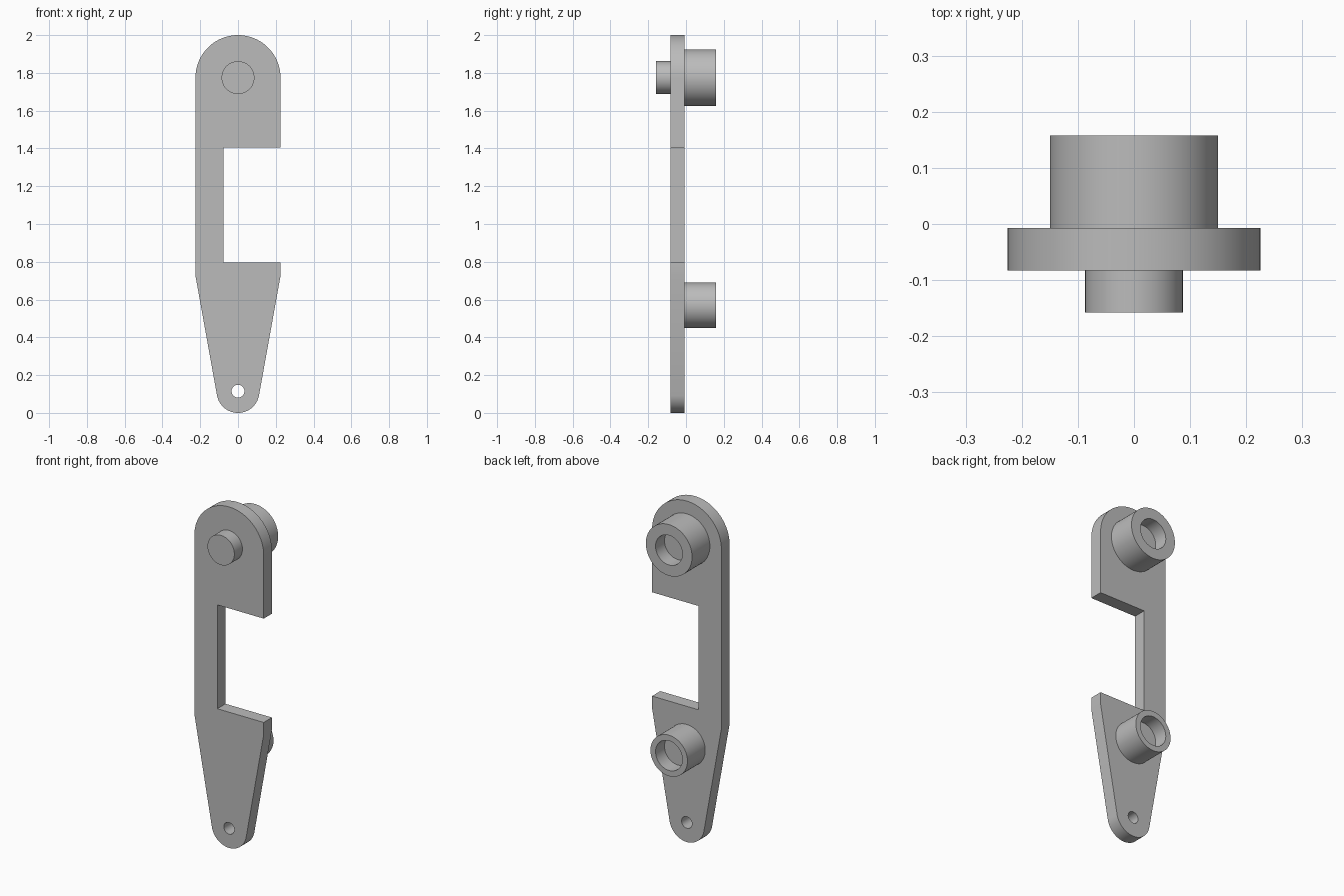
import bpy
import bmesh
from math import sin, cos, pi, radians, asin

if "Cube" in bpy.data.objects:
    bpy.data.objects.remove(bpy.data.objects["Cube"], do_unlink=True)

SEGMENTS = 64
FRONT, BACK = -0.083, -0.007      # faces of the plate
PIVOT_Z, LOWER_Z = 1.775, 0.57    # axes of the bosses

grey = bpy.data.materials.new("plain grey")
grey.use_nodes = True
grey.diffuse_color = (0.5, 0.5, 0.5, 1)
grey.node_tree.nodes["Principled BSDF"].inputs["Base Color"].default_value = grey.diffuse_color


def arc(z, radius, start, end, steps):
    """Points on an arc in the xz plane, centred on x = 0."""
    angles = [start + (end - start) * i / steps for i in range(steps + 1)]
    return [(radius * cos(a), z + radius * sin(a)) for a in angles]


def circle(z, radius):
    return arc(z, radius, 0, 2 * pi, SEGMENTS)[:-1]


def finish(bm, name):
    bmesh.ops.recalc_face_normals(bm, faces=bm.faces[:])
    mesh = bpy.data.meshes.new(name)
    bm.to_mesh(mesh)
    bm.free()
    mesh.materials.append(grey)
    obj = bpy.data.objects.new(name, mesh)
    bpy.context.collection.objects.link(obj)
    bpy.ops.object.select_all(action="DESELECT")
    obj.select_set(True)
    bpy.context.view_layer.objects.active = obj
    bpy.ops.object.shade_smooth_by_angle(angle=radians(30))


def turned_part(name, z, rings):
    """Solid of revolution about a front-to-back axis; rings are (radius, y)."""
    bm = bmesh.new()
    loops = [[bm.verts.new((x, y, pz)) for x, pz in circle(z, r)] for r, y in rings]
    for a, b in zip(loops, loops[1:]):
        for i in range(SEGMENTS):
            j = (i + 1) % SEGMENTS
            bm.faces.new((a[i], a[j], b[j], b[i]))
    bm.faces.new(loops[0])
    bm.faces.new(loops[-1])
    finish(bm, name)


# Plate: round head, side notch, tapered tail with a through hole
half, tip = 0.225, 0.113
taper = asin(0.18)
shoulder = 0.725
notch_x, notch_low, notch_high = -0.076, 0.796, 1.405
outline = arc(PIVOT_Z, half, 0, pi, 48)
outline += [(-half, shoulder)]
outline += arc(tip, tip, pi + taper, 2 * pi - taper, 32)
outline += [(half, shoulder), (half, notch_low), (notch_x, notch_low),
            (notch_x, notch_high), (half, notch_high)]

bm = bmesh.new()
for loop in (outline, circle(0.115, 0.034)):
    verts = [bm.verts.new((x, FRONT, z)) for x, z in loop]
    for a, b in zip(verts, verts[1:] + verts[:1]):
        bm.edges.new((a, b))
bmesh.ops.triangle_fill(bm, edges=bm.edges[:], use_beauty=True, normal=(0, -1, 0))
extruded = bmesh.ops.extrude_face_region(bm, geom=bm.faces[:], use_keep_orig=True)
moved = [g for g in extruded["geom"] if isinstance(g, bmesh.types.BMVert)]
bmesh.ops.translate(bm, verts=moved, vec=(0, BACK - FRONT, 0))
finish(bm, "arm_plate")

# Pin on the front, blind-bored bosses on the back
END, FLOOR, BORE = 0.158, 0.075, 0.087
turned_part("front_pin", PIVOT_Z, [(BORE, FRONT), (BORE, -END)])
for name, z, radius in (("upper_boss", PIVOT_Z, 0.15), ("lower_boss", LOWER_Z, 0.12)):
    turned_part(name, z, [(radius, BACK), (radius, END), (BORE, END), (BORE, FLOOR)])
